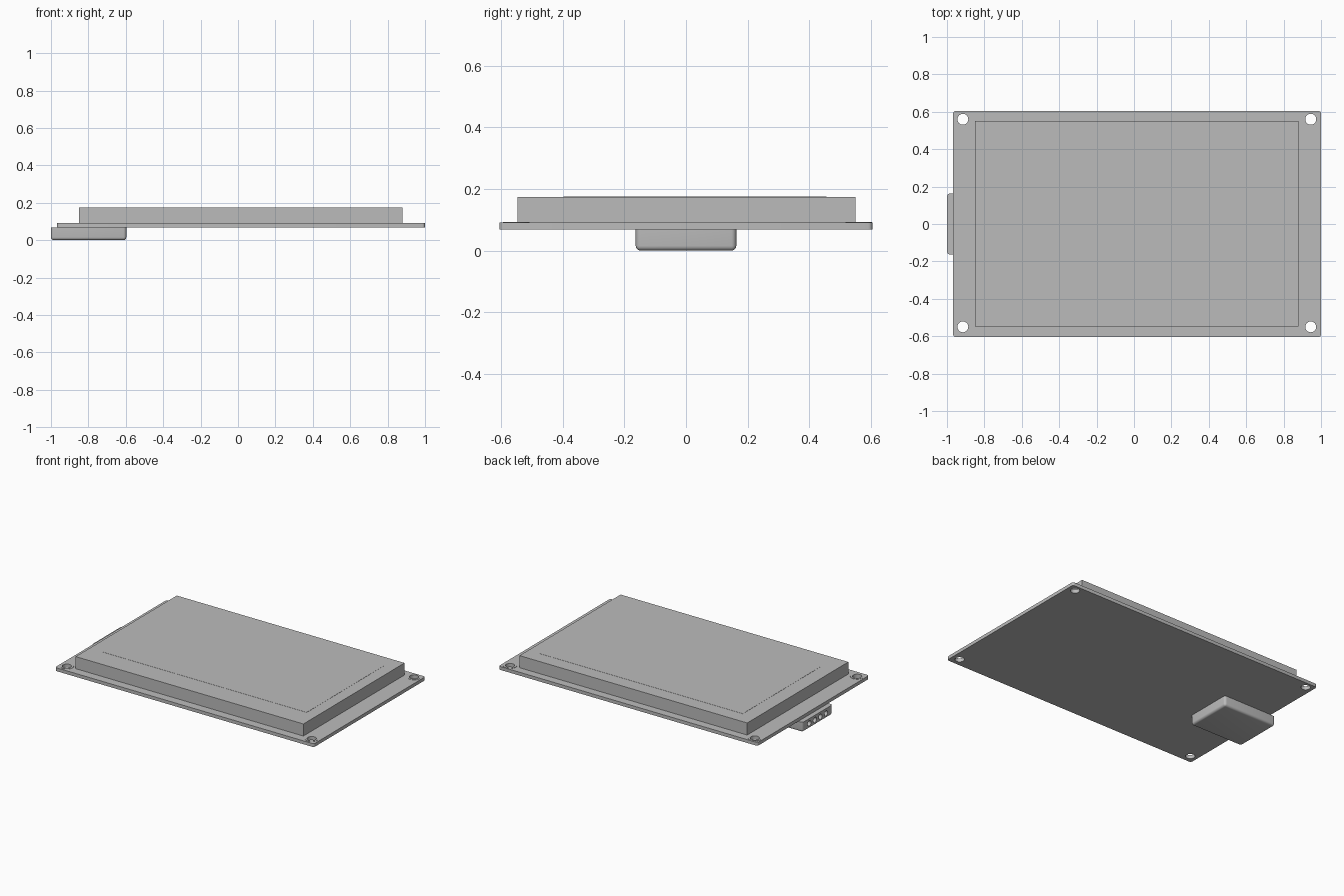
import bpy, bmesh
from mathutils import Matrix, Vector

cube = bpy.data.objects.get("Cube")
if cube:
    bpy.data.objects.remove(cube, do_unlink=True)

grey = bpy.data.materials.new("plain grey")
grey.use_nodes = True
COLOUR = (0.5, 0.5, 0.5, 1)
grey.diffuse_color = COLOUR
grey.node_tree.nodes["Principled BSDF"].inputs["Base Color"].default_value = COLOUR


def finish(name, bm, hidden=False):
    bmesh.ops.recalc_face_normals(bm, faces=bm.faces)
    mesh = bpy.data.meshes.new(name)
    bm.to_mesh(mesh)
    bm.free()
    mesh.materials.append(grey)
    obj = bpy.data.objects.new(name, mesh)
    bpy.context.collection.objects.link(obj)
    if hidden:
        obj.hide_render = True
        obj.hide_set(True)
    return obj


def box(name, x, y, z, round_rule=None, radius=0, steps=5):
    """Box from ranges; edges passing round_rule get rounded."""
    bm = bmesh.new()
    bmesh.ops.create_cube(bm, size=1)
    for v in bm.verts:
        v.co = Vector([r[0] if c < 0 else r[1] for c, r in zip(v.co, (x, y, z))])
    if round_rule:
        edges = [e for e in bm.edges if round_rule(e.verts[0].co, e.verts[1].co)]
        bmesh.ops.bevel(bm, geom=edges, offset=radius, segments=steps,
                        profile=0.5, affect='EDGES')
    return finish(name, bm)


def cylinders(name, points, radius, depth, axis="Z", hidden=False):
    bm = bmesh.new()
    turn = Matrix.Rotation(1.570796, 4, 'Y') if axis == "X" else Matrix()
    for p in points:
        bmesh.ops.create_cone(bm, cap_ends=True, segments=32, radius1=radius,
                              radius2=radius, depth=depth,
                              matrix=Matrix.Translation(p) @ turn)
    return finish(name, bm, hidden)


def cut(obj, cutter):
    mod = obj.modifiers.new("holes", 'BOOLEAN')
    mod.operation = 'DIFFERENCE'
    mod.solver = 'EXACT'
    mod.object = cutter


def smooth(obj):
    bpy.ops.object.select_all(action='DESELECT')
    obj.select_set(True)
    bpy.context.view_layer.objects.active = obj
    bpy.ops.object.shade_smooth_by_angle()


def upright(a, b):
    return abs(a.z - b.z) > 0.01


# Circuit board with rounded corners, raised pads and mounting holes
corners = [(x, y, 0.08) for x in (-0.915, 0.945) for y in (-0.55, 0.56)]
board = box("circuit_board", (-0.967, 1), (-0.605, 0.605), (0.068, 0.091),
            upright, 0.015)
pads = cylinders("mounting_pads", [(x, y, 0.091) for x, y, z in corners], 0.043, 0.004)
drill = cylinders("mounting_hole_cutter", corners, 0.029, 0.2, hidden=True)

# Display block with its slightly raised active area
box("display_block", (-0.85, 0.88), (-0.547, 0.55), (0.09, 0.174))
box("display_active_area", (-0.75, 0.8), (-0.397, 0.455), (0.173, 0.175))

# Connector under the board, rounded along its sides and underside
connector = box("connector", (-1, -0.597), (-0.163, 0.163), (0, 0.0685),
                lambda a, b: upright(a, b) or max(a.z, b.z) < 0.01, 0.016)
sockets = cylinders("socket_cutter",
                    [(-1, -0.09 + 0.06 * i, 0.036) for i in range(4)],
                    0.018, 0.1, "X", hidden=True)

# Cut the holes and smooth the rounded edges
for part in (board, pads):
    cut(part, drill)
cut(connector, sockets)
for part in (board, pads, connector):
    smooth(part)
